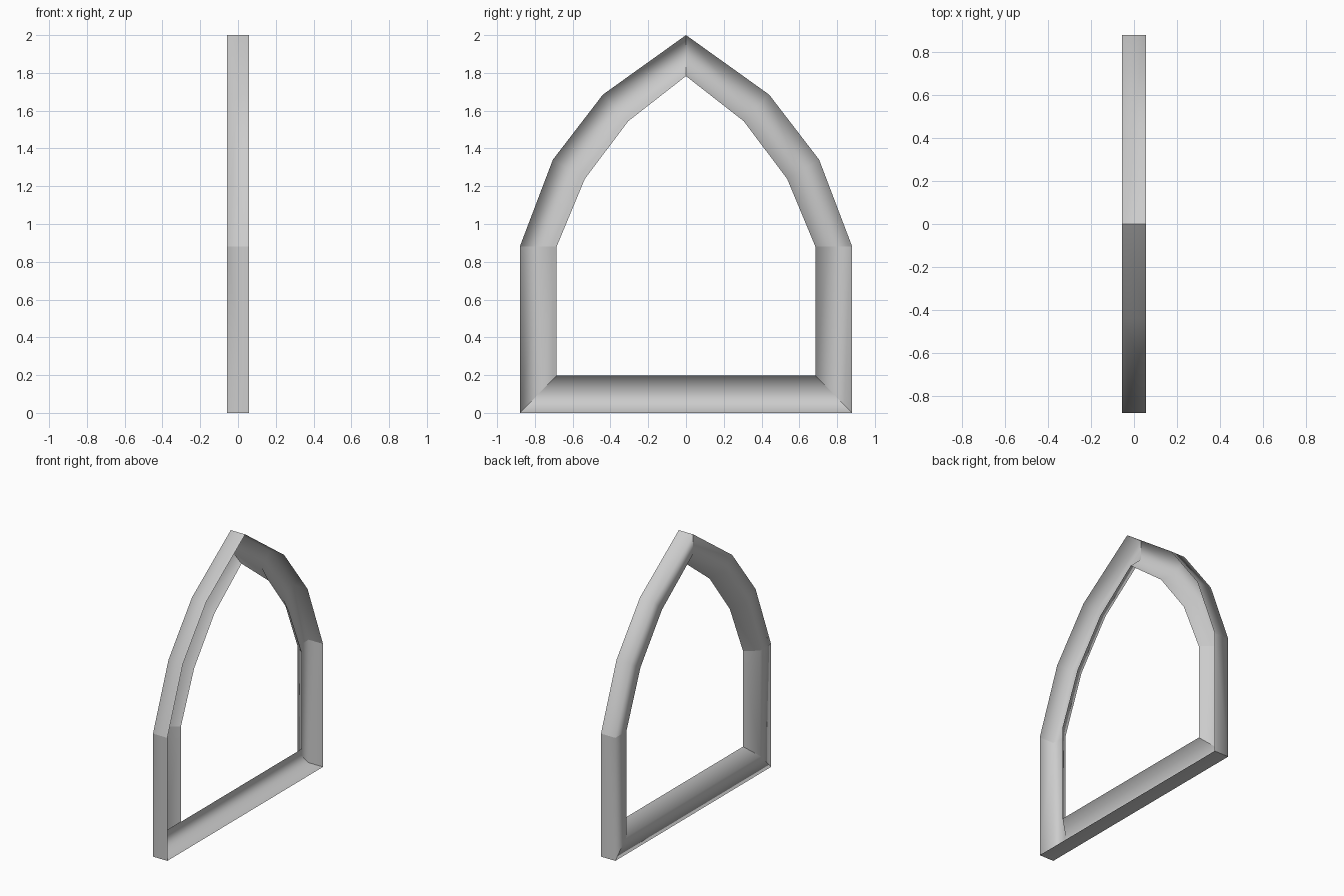
import bpy
import bmesh

cube = bpy.data.objects.get("Cube")
if cube:
    bpy.data.objects.remove(cube, do_unlink=True)

grey = bpy.data.materials.new("pale_grey")
grey.use_nodes = True
grey.diffuse_color = (0.6, 0.6, 0.6, 1)
grey.node_tree.nodes["Principled BSDF"].inputs["Base Color"].default_value = grey.diffuse_color

# Outer and inner outline of one half, as (half width, height) from sill to apex
OUTER = [(0.88, 0), (0.88, 0.88), (0.705, 1.34), (0.44, 1.685), (0, 2)]
INNER = [(0.685, 0.197), (0.685, 0.88), (0.535, 1.24), (0.305, 1.545), (0, 1.783)]

# Open channel section: (x, fraction of the way from outer to inner outline)
SECTION = [(0.057, 0), (-0.057, 0), (-0.057, 0.64), (0.028, 1)]


def station(index, side):
    """Section points at one joint of the frame; side is -1 or 1 along y."""
    (oy, oz), (iy, iz) = OUTER[index], INNER[index]
    return [(x, side * (oy + (iy - oy) * t), oz + (iz - oz) * t) for x, t in SECTION]


def channel(name, joints):
    """Skin the section through a run of joints as one smooth moulding."""
    bm = bmesh.new()
    rows = [[bm.verts.new(p) for p in station(i, s)] for i, s in joints]
    for a, b in zip(rows, rows[1:]):
        for j in range(len(SECTION) - 1):
            face = bm.faces.new((a[j], b[j], b[j + 1], a[j + 1]))
            face.smooth = True
    mesh = bpy.data.meshes.new(name)
    bm.to_mesh(mesh)
    bm.free()
    mesh.materials.append(grey)
    obj = bpy.data.objects.new(name, mesh)
    bpy.context.collection.objects.link(obj)


# Sill, posts and the two halves of the pointed arch
channel("sill", [(0, 1), (0, -1)])
channel("front_post", [(0, -1), (1, -1)])
channel("front_arch", [(i, -1) for i in range(1, 5)])
channel("back_arch", [(i, 1) for i in range(4, 0, -1)])
channel("back_post", [(1, 1), (0, 1)])
